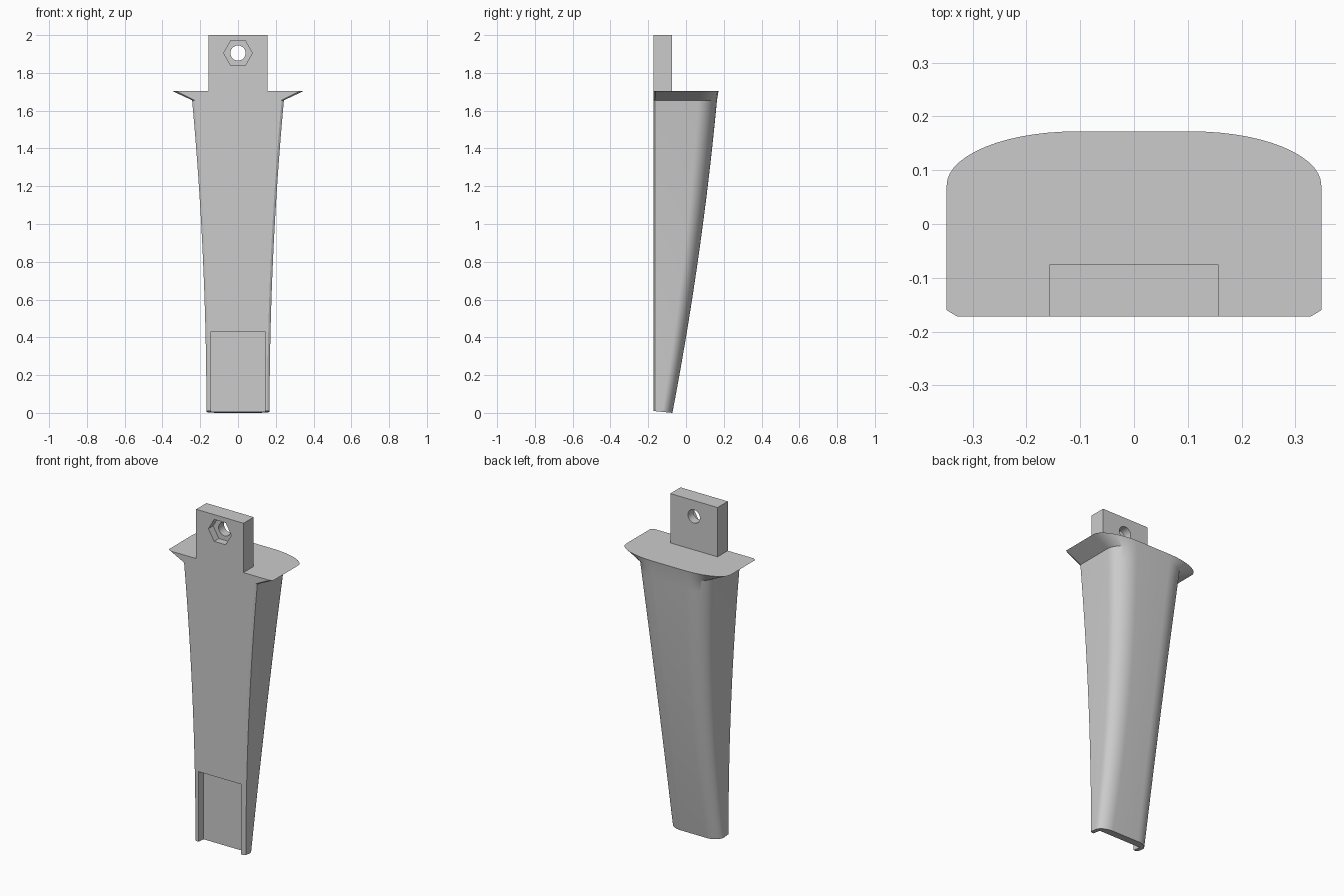
import bpy, bmesh, math
from mathutils import Matrix

if "Cube" in bpy.data.objects:
    bpy.data.objects.remove(bpy.data.objects["Cube"], do_unlink=True)

grey = bpy.data.materials.new("plain grey")
grey.use_nodes = True
colour = (0.6, 0.6, 0.6, 1)
grey.diffuse_color = colour
grey.node_tree.nodes["Principled BSDF"].inputs["Base Color"].default_value = colour

FRONT = -0.172
FLANGE_BASE, FLANGE_TOP = 1.655, 1.704


def make_object(name, bm):
    bmesh.ops.recalc_face_normals(bm, faces=bm.faces)
    mesh = bpy.data.meshes.new(name)
    bm.to_mesh(mesh)
    bm.free()
    mesh.materials.append(grey)
    obj = bpy.data.objects.new(name, mesh)
    bpy.context.collection.objects.link(obj)
    return obj


def box(name, x0, x1, y0, y1, z0, z1):
    bm = bmesh.new()
    bmesh.ops.create_cube(bm, size=1)
    for v in bm.verts:
        v.co = (x0 + (v.co.x + .5) * (x1 - x0), y0 + (v.co.y + .5) * (y1 - y0),
                z0 + (v.co.z + .5) * (z1 - z0))
    return make_object(name, bm)


def prism(name, sides, radius, y0, y1, z):
    bm = bmesh.new()
    turn = Matrix.Translation((0, (y0 + y1) / 2, z)) @ Matrix.Rotation(math.pi / 2, 4, 'X')
    bmesh.ops.create_cone(bm, cap_ends=True, segments=sides, radius1=radius,
                          radius2=radius, depth=y1 - y0, matrix=turn)
    # a hexagon gets its corners on the left and right
    if sides == 6:
        bmesh.ops.rotate(bm, verts=bm.verts, cent=(0, 0, z),
                         matrix=Matrix.Rotation(math.pi / 6, 3, 'Y'))
    return make_object(name, bm)


def cut(target, cutter):
    cutter.hide_render = True
    mod = target.modifiers.new("cut", 'BOOLEAN')
    mod.operation = 'DIFFERENCE'
    mod.solver = 'EXACT'
    mod.object = cutter
    bpy.context.view_layer.objects.active = target
    bpy.ops.object.modifier_apply(modifier=mod.name)
    bpy.data.objects.remove(cutter, do_unlink=True)


def section(w, back, rx, ry, cx, cy, steps=14):
    """Flat chamfered front, straight sides and elliptical back corners."""
    half = [(w - cx, FRONT), (w, FRONT + cy)]
    for i in range(steps + 1):
        a = math.pi / 2 * i / steps
        half.append((w - rx + rx * math.cos(a), back - ry + ry * math.sin(a)))
    return half + [(-x, y) for x, y in reversed(half)]


# Handle: tapering section swept upwards, flaring into the flange
bm = bmesh.new()
rings = []
N = 24
for i in range(N + 1):
    t = i / N
    pts = section(0.167 + 0.076 * t ** 2, -0.072 + 0.236 * t + 0.08 * t * (1 - t),
                  0.08 + 0.05 * t, 0.055 + 0.045 * t, 0.012, 0.008)
    # the bottom end slopes down slightly towards the back
    rings.append([(x, y, FLANGE_BASE * t + (0.01 - 0.1 * (y - FRONT) if i == 0 else 0))
                  for x, y in pts])
rings.append([(x, y, FLANGE_TOP) for x, y in section(0.348, 0.172, 0.24, 0.1, 0.02, 0.012)])
loops = [[bm.verts.new(p) for p in ring] for ring in rings]
n = len(loops[0])
for low, high in zip(loops, loops[1:]):
    for j in range(n):
        k = (j + 1) % n
        bm.faces.new((low[j], low[k], high[k], high[j]))
bm.faces.new(loops[0])
bm.faces.new(loops[-1])
handle = make_object("handle_with_flange", bm)
cut(handle, box("slot_cutter", -0.142, 0.142, FRONT - 0.1, FRONT + 0.05, -0.1, 0.43))

# Mounting tab: drilled through, with a hexagonal nut recess in the front
tab = box("mounting_tab", -0.157, 0.157, FRONT, -0.075, FLANGE_TOP, 2.0)
cut(tab, prism("hole_cutter", 32, 0.04, -0.3, 0.1, 1.905))
cut(tab, prism("nut_cutter", 6, 0.076, -0.3, FRONT + 0.045, 1.905))

for obj in (handle, tab):
    bpy.ops.object.select_all(action='DESELECT')
    obj.select_set(True)
    bpy.context.view_layer.objects.active = obj
    bpy.ops.object.shade_smooth_by_angle(angle=math.radians(28))
